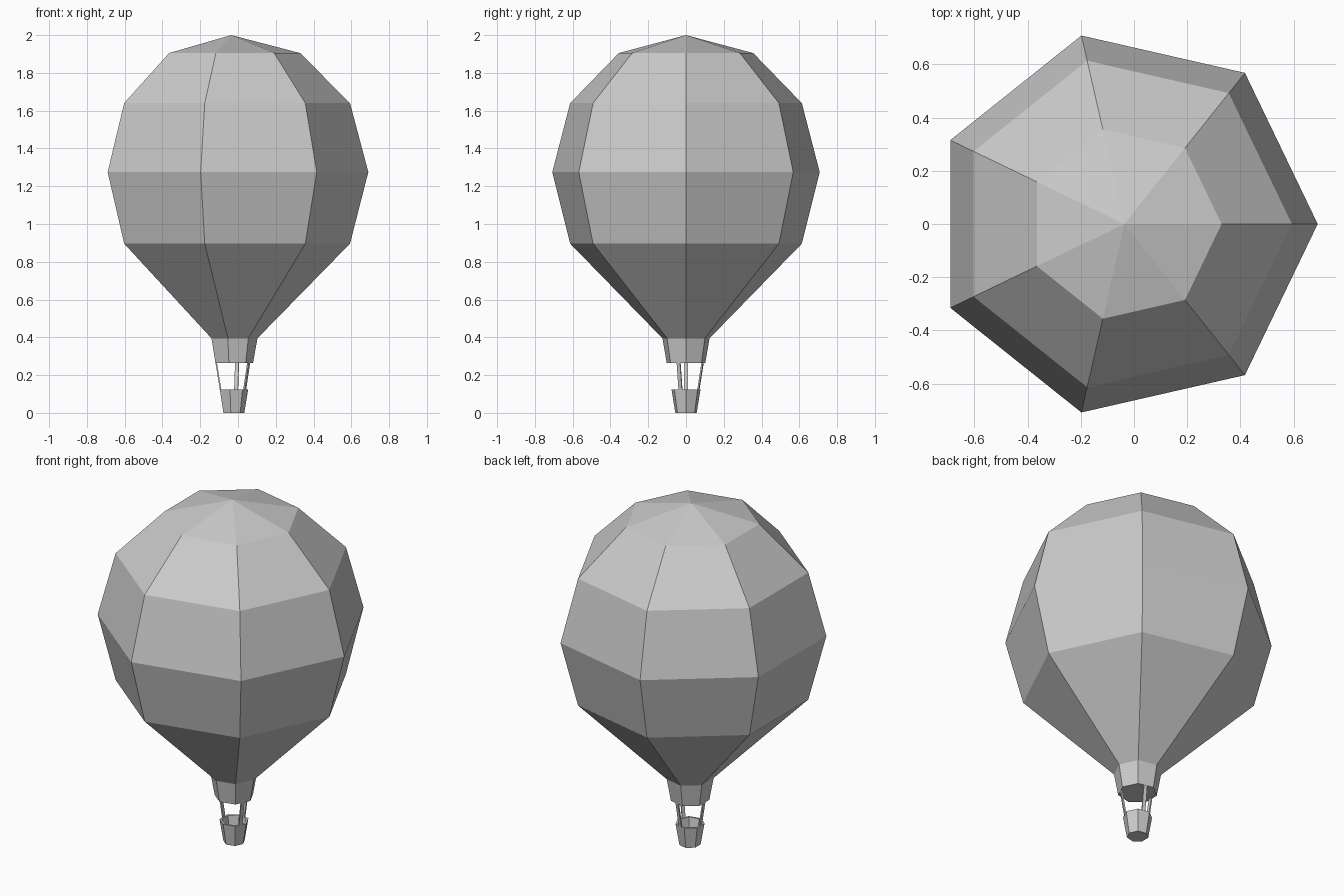
import bpy, bmesh, math
from mathutils import Vector

if "Cube" in bpy.data.objects:
    bpy.data.objects.remove(bpy.data.objects["Cube"])

SIDES = 7
BALLOON_X, LOWER_X = -0.036, -0.025


def add_object(name, bm):
    bmesh.ops.recalc_face_normals(bm, faces=bm.faces)
    mesh = bpy.data.meshes.new(name)
    bm.to_mesh(mesh)
    bm.free()
    obj = bpy.data.objects.new(name, mesh)
    bpy.context.collection.objects.link(obj)


def lathe(name, profile, apex=None):
    """Seven-sided rings from (radius, z, centre x), capped flat or with an apex."""
    bm = bmesh.new()
    rings = []
    for r, z, cx in profile:
        rings.append([bm.verts.new((cx + r * math.cos(math.tau * i / SIDES),
                                    r * math.sin(math.tau * i / SIDES), z))
                      for i in range(SIDES)])
    for a, b in zip(rings, rings[1:]):
        for i in range(SIDES):
            j = (i + 1) % SIDES
            bm.faces.new((a[i], a[j], b[j], b[i]))
    bm.faces.new(rings[0][::-1])
    if apex:
        tip = bm.verts.new(apex)
        for i in range(SIDES):
            bm.faces.new((rings[-1][i], rings[-1][(i + 1) % SIDES], tip))
    else:
        bm.faces.new(rings[-1])
    add_object(name, bm)


# Balloon envelope with its skirt
lathe("envelope", [(0.105, 0.265, LOWER_X), (0.128, 0.395, LOWER_X),
                   (0.629, 0.896, BALLOON_X), (0.726, 1.275, BALLOON_X),
                   (0.629, 1.64, BALLOON_X), (0.365, 1.905, BALLOON_X)],
      apex=(BALLOON_X, 0, 2.0))

# Open basket: outer wall, rim, inner wall and floor
lathe("basket", [(0.058, 0.0, LOWER_X), (0.079, 0.125, LOWER_X),
                 (0.067, 0.125, LOWER_X), (0.05, 0.015, LOWER_X)])

# Flat straps joining the middles of three skirt edges to the basket rim
apothem = math.cos(math.pi / SIDES)
for n, edge in enumerate((1, 3, 6)):
    angle = math.tau * (edge + 0.5) / SIDES
    out = Vector((math.cos(angle), math.sin(angle), 0))
    side = Vector((-out.y, out.x, 0))
    bm = bmesh.new()
    bmesh.ops.create_cube(bm, size=1)
    for v in bm.verts:
        top = v.co.z > 0
        r = (0.105 if top else 0.079) * apothem - (0.008 if v.co.x < 0 else 0)
        v.co = (Vector((LOWER_X, 0, 0.268 if top else 0.122))
                + out * r + side * v.co.y * 0.02)
    add_object(f"strap_{n + 1}", bm)
